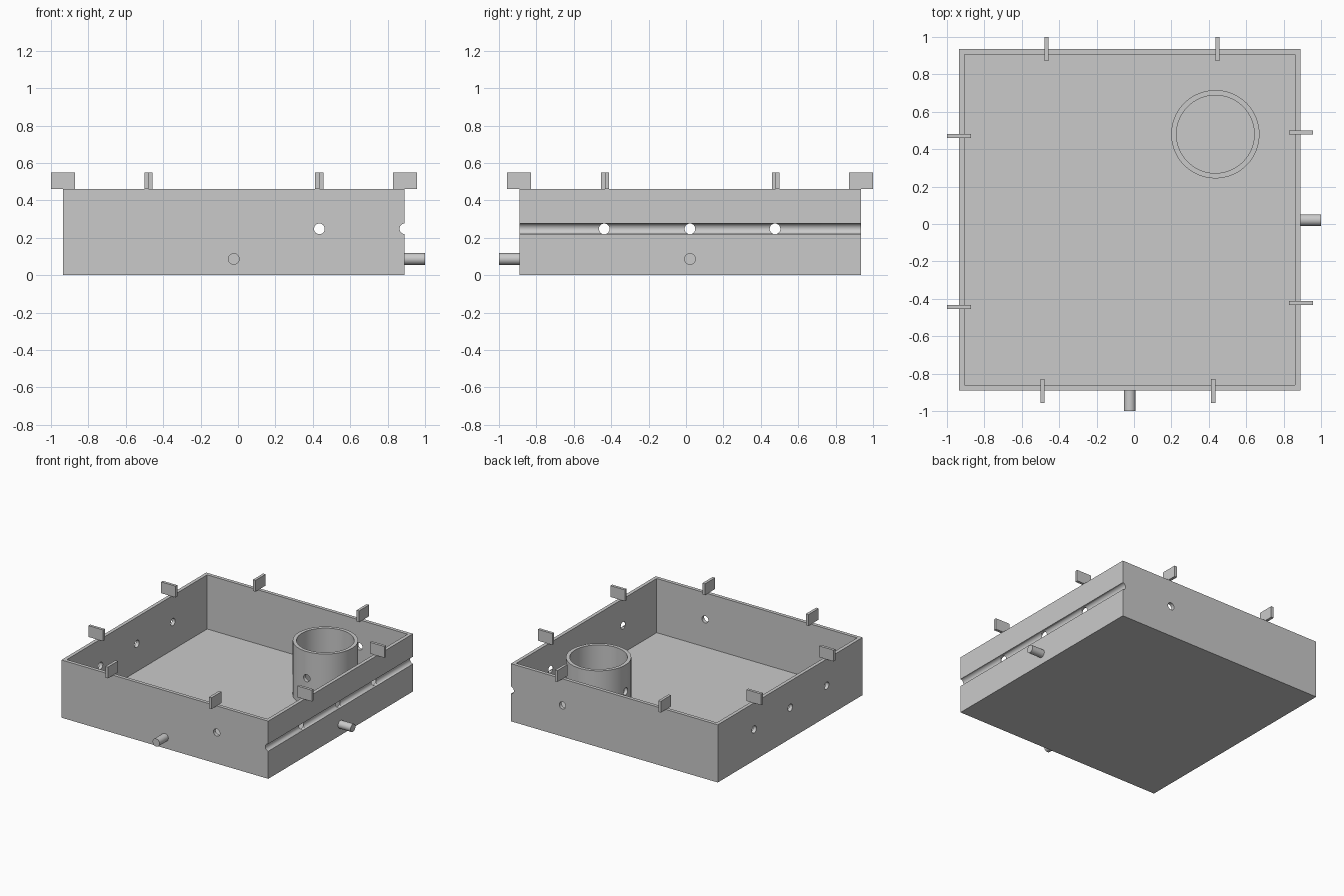
import bpy
import bmesh
import math
from mathutils import Matrix

cube = bpy.data.objects.get("Cube")
if cube:
    bpy.data.objects.remove(cube, do_unlink=True)

GREY = (0.59, 0.59, 0.59, 1)
grey = bpy.data.materials.new("plain grey")
grey.use_nodes = True
grey.diffuse_color = GREY
grey.node_tree.nodes["Principled BSDF"].inputs["Base Color"].default_value = GREY

# Main dimensions
CX, CY, HALF = -0.0225, 0.0225, 0.9125
HEIGHT, WALL = 0.46, 0.028
HOLE_R, HOLE_Z = 0.0285, 0.248
PEG_R, PEG_Z = 0.031, 0.087
CUP_X, CUP_Y, CUP_R = 0.435, 0.48, 0.236
x0, x1, y0, y1 = CX - HALF, CX + HALF, CY - HALF, CY + HALF


def finish(name, bm):
    mesh = bpy.data.meshes.new(name)
    bm.to_mesh(mesh)
    bm.free()
    mesh.materials.append(grey)
    ob = bpy.data.objects.new(name, mesh)
    bpy.context.collection.objects.link(ob)
    return ob


def box(name, lo, hi):
    bm = bmesh.new()
    bmesh.ops.create_cube(bm, size=1)
    size = [b - a for a, b in zip(lo, hi)]
    mid = [(a + b) / 2 for a, b in zip(lo, hi)]
    bmesh.ops.scale(bm, vec=size, verts=bm.verts)
    bmesh.ops.translate(bm, vec=mid, verts=bm.verts)
    return finish(name, bm)


def rod(name, centre, radius, length, axis="Z", sides=48):
    turn = {"X": Matrix.Rotation(math.pi / 2, 4, "Y"),
            "Y": Matrix.Rotation(math.pi / 2, 4, "X"),
            "Z": Matrix.Identity(4)}[axis]
    bm = bmesh.new()
    bmesh.ops.create_cone(bm, cap_ends=True, segments=sides, radius1=radius,
                          radius2=radius, depth=length,
                          matrix=Matrix.Translation(centre) @ turn)
    return finish(name, bm)


def cut(ob, cutters):
    for c in cutters:
        mod = ob.modifiers.new("cut", "BOOLEAN")
        mod.operation, mod.solver, mod.object = "DIFFERENCE", "EXACT", c
    bpy.context.view_layer.update()
    graph = bpy.context.evaluated_depsgraph_get()
    mesh = bpy.data.meshes.new_from_object(ob.evaluated_get(graph))
    ob.modifiers.clear()
    ob.data = mesh


def smooth(ob):
    bpy.ops.object.select_all(action="DESELECT")
    ob.select_set(True)
    bpy.context.view_layer.objects.active = ob
    bpy.ops.object.shade_smooth_by_angle(angle=math.radians(35))


# Open tray and cup, before drilling
tray = box("tray", (x0, y0, 0), (x1, y1, HEIGHT))
cavity = box("cavity_cutter", (x0 + WALL, y0 + WALL, WALL), (x1 - WALL, y1 - WALL, 1))
cup = rod("cup", (CUP_X, CUP_Y, (HEIGHT + 0.02) / 2), CUP_R, HEIGHT - 0.02, sides=96)
bore = rod("bore_cutter", (CUP_X, CUP_Y, WALL + 0.5), CUP_R - WALL, 1, sides=96)

# Drill holes: three across the tray, one front to back, then the side groove
REACH = 2 * HALF + 0.1
drills = [rod("drill_cutter", (CX, y, HOLE_Z), HOLE_R, REACH, "X", 32)
          for y in (-0.437, 0.021, 0.476)]
drills.append(rod("drill_cutter", (CUP_X, CY, HOLE_Z), HOLE_R, REACH, "Y", 32))
groove = rod("groove_cutter", (x1 + 0.003, CY, HOLE_Z + 0.0007), HOLE_R + 0.0006,
             REACH, "Y", 44)

cut(tray, [cavity] + drills)
cut(tray, [groove])
cut(cup, [bore] + drills[2:])
for c in [cavity, bore, groove] + drills:
    bpy.data.objects.remove(c, do_unlink=True)

# Round pegs on the front and the side
front_peg = rod("front_peg", (CX, y0 - 0.05, PEG_Z), PEG_R, 0.12, "Y")
side_peg = rod("side_peg", (x1 + 0.05, 0.021, PEG_Z), PEG_R, 0.12, "X")

for ob in (tray, cup, front_peg, side_peg):
    smooth(ob)

# Upright tabs straddling the rim, two on each side
T, LONG = 0.011, 0.064
tabs = [("back", -0.467, y1 + 0.001), ("back", 0.446, y1 + 0.001),
        ("front", -0.49, y0 - 0.002), ("front", 0.424, y0 - 0.002),
        ("minus_x", x0 - 0.001, 0.47), ("minus_x", x0 - 0.001, -0.444),
        ("plus_x", x1 + 0.002, 0.49), ("plus_x", x1 + 0.002, -0.423)]
for side, x, y in tabs:
    dx, dy = (T, LONG) if side in ("front", "back") else (LONG, T)
    box("rim_tab_" + side, (x - dx, y - dy, HEIGHT), (x + dx, y + dy, 0.55))
